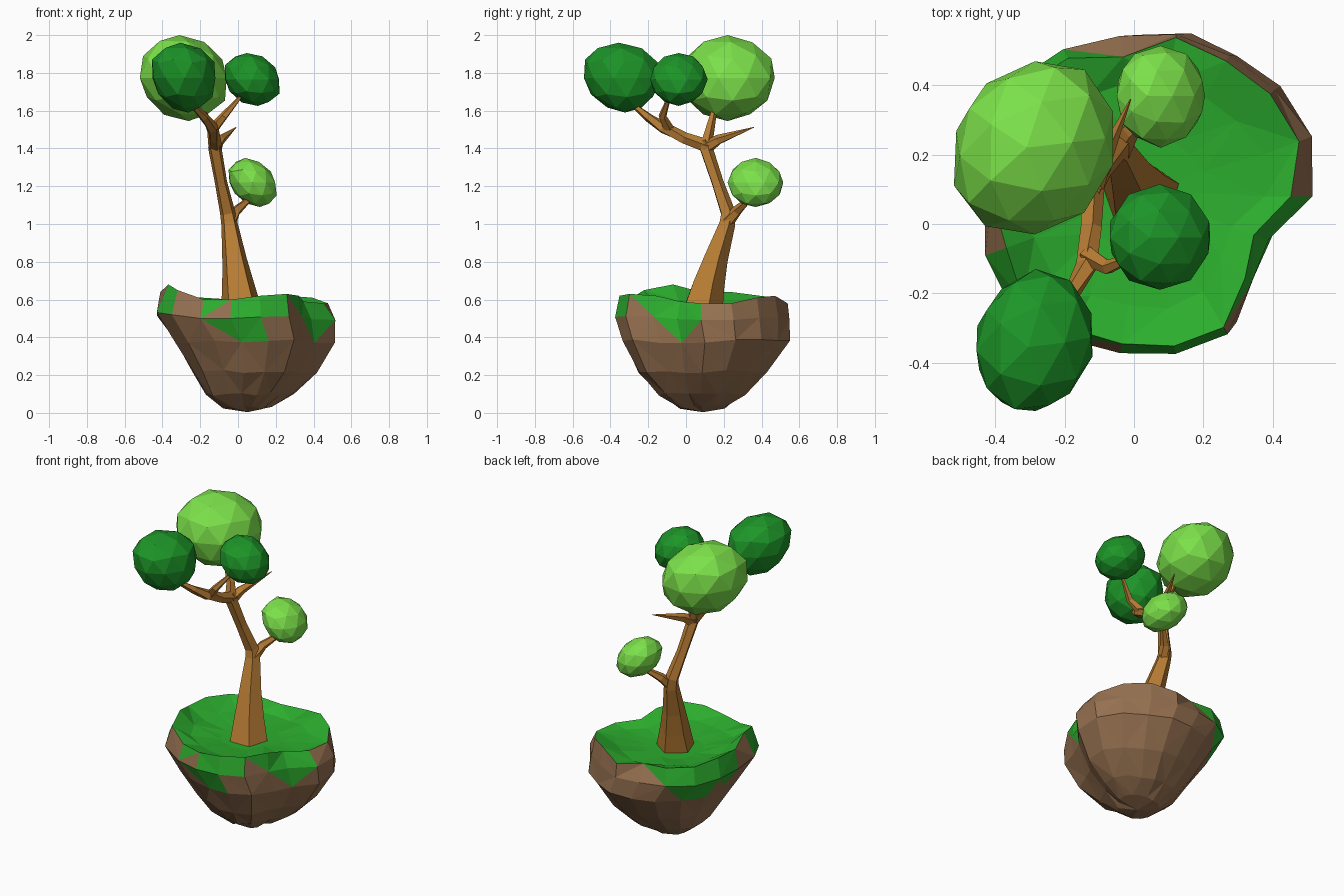
import bpy, bmesh, math, random
from mathutils import Vector

random.seed(4)
cube = bpy.data.objects.get("Cube")
if cube:
    bpy.data.objects.remove(cube)


def material(name, rgb):
    m = bpy.data.materials.new(name)
    m.use_nodes = True
    m.diffuse_color = (*rgb, 1)
    m.node_tree.nodes["Principled BSDF"].inputs["Base Color"].default_value = (*rgb, 1)
    return m


GRASS = material("grass_green", (0.025, 0.42, 0.027))
DIRT = material("dirt_brown", (0.30, 0.162, 0.08))
WOOD = material("wood_brown", (0.47, 0.2, 0.034))
LIGHT = material("light_leaf_green", (0.2, 0.75, 0.068))
DARK = material("dark_leaf_green", (0.012, 0.30, 0.021))


def finish(name, bm, *mats):
    bmesh.ops.recalc_face_normals(bm, faces=bm.faces)
    mesh = bpy.data.meshes.new(name)
    bm.to_mesh(mesh)
    bm.free()
    for m in mats:
        mesh.materials.append(m)
    obj = bpy.data.objects.new(name, mesh)
    bpy.context.collection.objects.link(obj)
    return obj


# Floating island: lofted rings from the bowl of grass, over the rim, down to the tip
OUTLINE = [.475, .505, .48, .47, .475, .47, .49, .51, .49,
           .47, .5, .51, .475, .46, .462, .46, .39, .37]
RIM = [.58, .58, .61, .62, .58, .60, .61, .62, .64,
       .64, .68, .65, .60, .60, .62, .63, .62, .59]
INSET = [.87, .92, .96, .96, .98, .87, .94, .95, .95,
         .96, .87, .92, .93, .94, .95, .95, .94, .88]
N = len(OUTLINE)
# Grass hanging over the rim: whole, half and deep segments
GREEN_SIDES = {6, 7, 8, 10, 13, 14, 16, 17}
GREEN_HALF = {5, 12, 15}
DEEP_SIDES = {7, 13}
DEEP_TIPS = {6, 7, 8, 12, 13, 16, 17}


def island():
    bm = bmesh.new()

    def ring(cx, cy, scale, height, jitter=0.0, stretch=1.0):
        verts = []
        for i, r in enumerate(OUTLINE):
            a = math.tau * i / N
            s = r * (scale[i] if isinstance(scale, list) else scale)
            s *= 1 + random.uniform(-jitter, jitter)
            z = height(i) + random.uniform(-jitter, jitter) * 0.5
            verts.append(bm.verts.new((cx + s * math.cos(a), cy + s * stretch * math.sin(a), z)))
        return verts

    rings = [
        ring(.03, .09, .36, lambda i: .545),
        ring(.04, .08, .7, lambda i: .555 + (RIM[i] - .58) * .45, .02),
        ring(.04, .08, INSET, lambda i: RIM[i]),
        ring(.04, .08, 1.0, lambda i: .5 + (RIM[i] - .6) * .4),
        ring(.09, .10, .89, lambda i: .38, .02, 1.07),
        ring(.085, .085, .69, lambda i: .22, .02, 1.06),
        ring(.06, .08, .49, lambda i: .1, .02),
        ring(.05, .08, .27, lambda i: .03, .02),
    ]

    def tri(a, b, c, green):
        bm.faces.new((a, b, c)).material_index = 0 if green else 1

    for k, (up, low) in enumerate(zip(rings, rings[1:])):
        for i in range(N):
            j = (i + 1) % N
            tipped = k < 2 or (k == 2 and i in GREEN_SIDES | GREEN_HALF) or (k == 3 and i in DEEP_TIPS)
            lower = k < 2 or (k == 2 and i in GREEN_SIDES) or (k == 3 and i in DEEP_SIDES)
            # alternate the diagonals so the facets fan out
            if (i + k) % 2:
                tri(up[i], up[j], low[j], tipped)
                tri(up[i], low[j], low[i], lower)
            else:
                tri(up[i], up[j], low[i], tipped)
                tri(up[j], low[j], low[i], lower)
    top = bm.verts.new((.02, .09, .54))
    tip = bm.verts.new((.05, .09, .004))
    for i in range(N):
        j = (i + 1) % N
        tri(top, rings[0][i], rings[0][j], True)
        tri(tip, rings[-1][i], rings[-1][j], False)
    finish("floating_island", bm, GRASS, DIRT)


# Tapered faceted limbs following a path of (x, y, z, radius)
def limb(name, path, sides=5):
    bm = bmesh.new()
    pts = [Vector(p[:3]) for p in path]
    rings = []
    for i, p in enumerate(pts):
        d = (pts[min(i + 1, len(pts) - 1)] - pts[max(i - 1, 0)]).normalized()
        if i == 0 and name == "trunk":
            d = Vector((0, 0, 1))
        u = d.cross(Vector((.3, 1, .1))).normalized()
        v = d.cross(u)
        r = path[i][3]
        rings.append([bm.verts.new(p + r * (math.cos(math.tau * s / sides) * u
                                            + math.sin(math.tau * s / sides) * v))
                      for s in range(sides)])
    for a, b in zip(rings, rings[1:]):
        for s in range(sides):
            t = (s + 1) % sides
            bm.faces.new((a[s], a[t], b[t], b[s]))
    bm.faces.new(rings[0])
    bm.faces.new(rings[-1])
    finish(name, bm, WOOD)


# Faceted leaf clumps, leaned by a shear and fitted between two corners
def leaves(name, mat, low, high, lean=(0, 0, 0), taper=0.0):
    bm = bmesh.new()
    bmesh.ops.create_icosphere(bm, subdivisions=2, radius=1)
    for v in bm.verts:
        x, y, z = v.co * random.uniform(.975, 1.025)
        w = 1 + taper * z
        v.co = (x * w + lean[0] * z, y * w + lean[1] * x + lean[2] * z, z)
    for axis in range(3):
        values = [v.co[axis] for v in bm.verts]
        a, b = min(values), max(values)
        for v in bm.verts:
            t = (v.co[axis] - a) / (b - a)
            v.co[axis] = low[axis] + t * (high[axis] - low[axis])
    finish(name, bm, mat)


island()

limb("trunk", [(.022, .075, .53, .118), (.0, .115, .68, .09), (-.02, .155, .82, .068),
               (-.045, .215, 1.0, .046), (-.055, .22, 1.06, .042),
               (-.09, .165, 1.22, .034), (-.122, .105, 1.4, .037), (-.125, .09, 1.44, .03)])
limb("lower_branch", [(-.045, .21, 1.0, .038), (-.01, .27, 1.07, .028), (.07, .345, 1.14, .014)])
limb("front_branch", [(-.122, .12, 1.41, .038), (-.125, -.01, 1.455, .032), (-.135, -.12, 1.51, .033),
                      (-.18, -.2, 1.565, .024), (-.25, -.29, 1.64, .012)])
limb("right_twig", [(-.135, -.09, 1.5, .03), (-.075, -.125, 1.57, .022), (.01, -.09, 1.67, .01)])
limb("upper_branch", [(-.122, .1, 1.4, .036), (-.14, .125, 1.5, .026), (-.2, .155, 1.63, .013)])
limb("bare_spike", [(-.122, .1, 1.4, .038), (-.095, .17, 1.445, .028), (-.01, .36, 1.512, .002)])

leaves("large_crown", LIGHT, (-.52, -.03, 1.545), (-.06, .47, 2.0), (-.1, .12, 0), .03)
leaves("front_crown", DARK, (-.455, -.54, 1.59), (-.12, -.13, 1.96), (-.12, .1, -.08), .15)
leaves("small_crown", DARK, (-.07, -.19, 1.625), (.22, .115, 1.905), (-.2, 0, 0))
leaves("low_crown", LIGHT, (-.05, .22, 1.09), (.205, .515, 1.35), (-.3, 0, 0))
